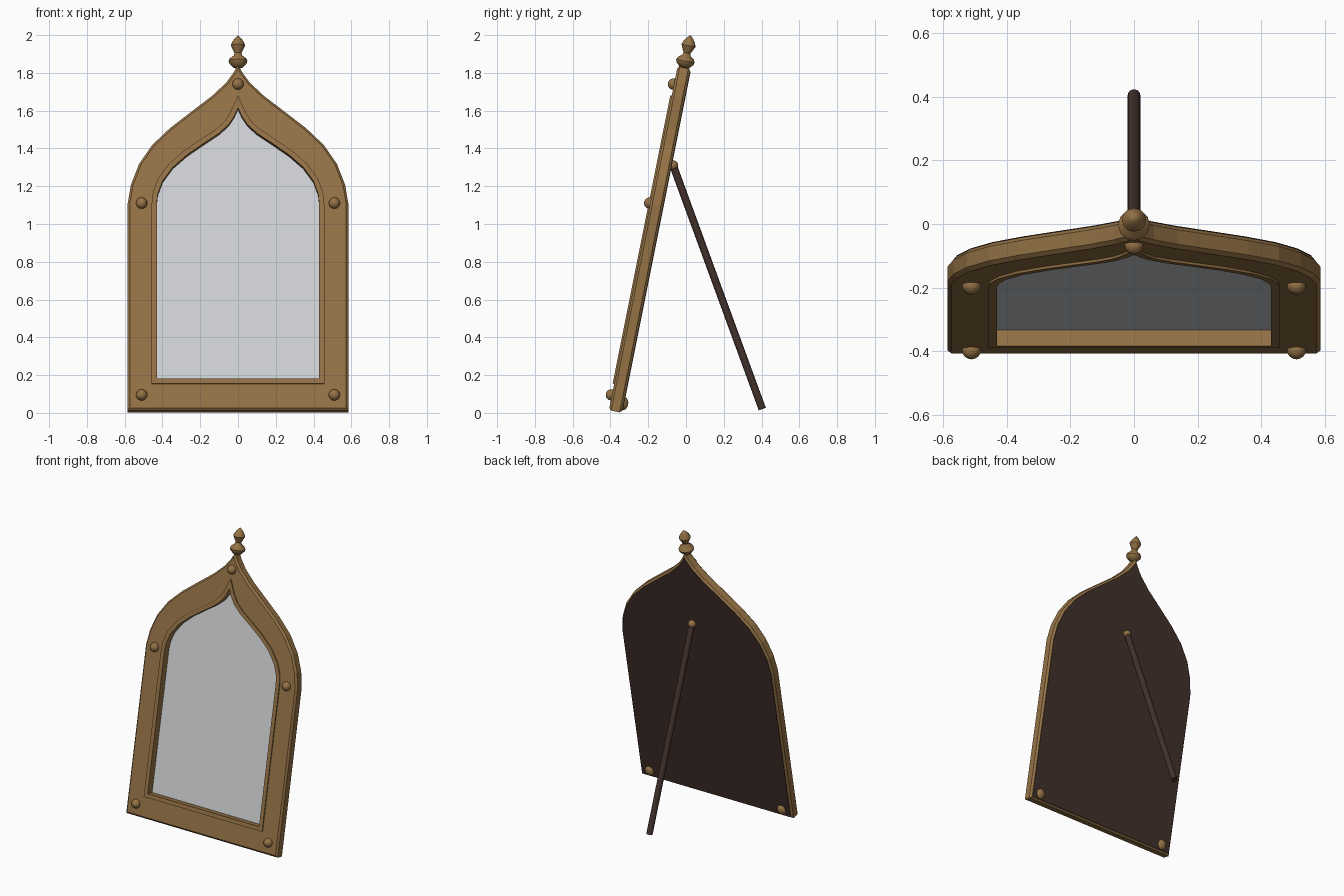
import bpy, bmesh, math
from mathutils import Matrix, Vector

cube = bpy.data.objects.get("Cube")
if cube:
    bpy.data.objects.remove(cube, do_unlink=True)


def material(name, rgb):
    m = bpy.data.materials.new(name)
    m.use_nodes = True
    m.diffuse_color = (*rgb, 1)
    m.node_tree.nodes["Principled BSDF"].inputs["Base Color"].default_value = (*rgb, 1)
    return m


GOLD = material("warm gold wood", (0.30, 0.17, 0.06))
GLASS = material("mirror glass", (0.63, 0.65, 0.67))
DARK = material("dark brown wood", (0.055, 0.03, 0.024))

# The whole mirror leans back: local x is width, -y is forward, z runs up the frame
TILT = math.radians(11.3)
LEAN = Matrix.Translation((0, -0.374, 0.007)) @ Matrix.Rotation(-TILT, 4, 'X')
HALF = 0.035


def up(z):
    """World height on the front face to distance along the frame."""
    return (z - 0.014) / math.cos(TILT)


def finish(name, bm, mat, matrix=LEAN, smooth=False):
    bmesh.ops.recalc_face_normals(bm, faces=bm.faces)
    mesh = bpy.data.meshes.new(name)
    bm.to_mesh(mesh)
    bm.free()
    mesh.materials.append(mat)
    ob = bpy.data.objects.new(name, mesh)
    bpy.context.scene.collection.objects.link(ob)
    ob.matrix_world = matrix
    if smooth:
        bpy.ops.object.select_all(action='DESELECT')
        ob.select_set(True)
        bpy.context.view_layer.objects.active = ob
        bpy.ops.object.shade_smooth_by_angle(angle=math.radians(40))
    return ob


def outline(half):
    """Mirror a right half profile (bottom to apex) into a closed loop."""
    pts = [Vector(p) for p in half]
    return pts + [Vector((-p.x, p.y)) for p in reversed(pts[:-1])]


def inset(loop, d):
    """Move a counter-clockwise loop inward by d with mitred corners."""
    out = []
    for i, p in enumerate(loop):
        a = (p - loop[i - 1]).normalized()
        b = (loop[(i + 1) % len(loop)] - p).normalized()
        na, nb = Vector((-a.y, a.x)), Vector((-b.y, b.x))
        out.append(p + (na + nb) * (d / (1 + na.dot(nb))))
    return out


def loft(bm, sections, closed=False):
    rings = [[bm.verts.new((p.x, -n, p.y)) for p in loop] for loop, n in sections]
    pairs = list(zip(rings, rings[1:]))
    if closed:
        pairs.append((rings[-1], rings[0]))
    for r, s in pairs:
        for i in range(len(r)):
            j = (i + 1) % len(r)
            bm.faces.new((r[i], r[j], s[j], s[i]))
    return rings


# Ogee arch outlines
outer_arch = [(.585, 1.105), (.567, 1.21), (.524, 1.32), (.455, 1.42), (.36, 1.51),
              (.243, 1.60), (.138, 1.68), (.063, 1.75), (.026, 1.80), (0, 1.845)]
inner_arch = [(.43, 1.105), (.424, 1.16), (.40, 1.225), (.345, 1.30), (.27, 1.365),
              (.18, 1.427), (.10, 1.48), (.05, 1.525), (.02, 1.57), (0, 1.614)]
outer = outline([(.585, 0)] + [(x, up(z)) for x, z in outer_arch])
inner = outline([(.43, up(.18))] + [(x, up(z)) for x, z in inner_arch])
edge = inset(outer, 0.012)
lip = inset(inner, -0.027)

# Chamfered frame with a slightly raised lip round the opening
bm = bmesh.new()
loft(bm, [(inner, -HALF), (edge, -HALF), (outer, -HALF + .012), (outer, HALF - .012),
          (edge, HALF), (lip, HALF), (lip, HALF + .008), (inner, HALF + .008)], closed=True)
finish("arched_frame", bm, GOLD)

# Recessed mirror pane
bm = bmesh.new()
bm.faces.new([bm.verts.new((p.x, .008, p.y)) for p in inner])
finish("mirror_pane", bm, GLASS)

# Back board
bm = bmesh.new()
rings = loft(bm, [(edge, -HALF - .003), (edge, -HALF + .003)])
for ring in rings:
    bm.faces.new(ring)
finish("back_board", bm, DARK)


def ball(name, place, size, matrix=LEAN):
    bm = bmesh.new()
    bmesh.ops.create_uvsphere(bm, u_segments=16, v_segments=10, radius=1)
    bmesh.ops.scale(bm, vec=size, verts=bm.verts)
    bmesh.ops.translate(bm, vec=place, verts=bm.verts)
    finish(name, bm, GOLD, matrix, smooth=True)


# Front studs and back feet
for side, sx in (("left", 1), ("right", -1)):
    for level, z in (("lower", .095), ("upper", 1.11)):
        ball(f"{level}_stud_{side}", (sx * .51, -HALF - .003, up(z)), (.03, .03, .03))
    ball(f"back_foot_{side}", (sx * .51, HALF, .05), (.033, .024, .035))
ball("apex_stud", (0, -HALF - .003, up(1.74)), (.03, .03, .03))

# Turned finial
profile = [(0, 1.825), (.024, 1.828), (.046, 1.85), (.05, 1.863), (.042, 1.878), (.022, 1.893),
           (.018, 1.905), (.026, 1.92), (.038, 1.945), (.032, 1.962), (.018, 1.982), (0, 2.0)]
bm = bmesh.new()
verts = [bm.verts.new((r, 0, (z - .007) / math.cos(TILT))) for r, z in profile]
edges = [bm.edges.new(pair) for pair in zip(verts, verts[1:])]
bmesh.ops.spin(bm, geom=verts + edges, cent=(0, 0, 0), axis=(0, 0, 1),
               angle=math.tau, steps=12, use_merge=True)
bmesh.ops.remove_doubles(bm, verts=bm.verts, dist=.0005)
finish("finial", bm, GOLD, smooth=True)

# Prop leg and its pivot knob
top, foot = Vector((0, -.068, 1.31)), Vector((0, .404, .02))
axis = foot - top
bm = bmesh.new()
bmesh.ops.create_cone(bm, cap_ends=True, segments=12, radius1=.02, radius2=.02, depth=axis.length)
place = Matrix.Translation((top + foot) / 2) @ axis.to_track_quat('Z', 'X').to_matrix().to_4x4()
finish("prop_leg", bm, DARK, place, smooth=True)
ball("pivot_knob", top, (.027, .027, .027), Matrix.Identity(4))
